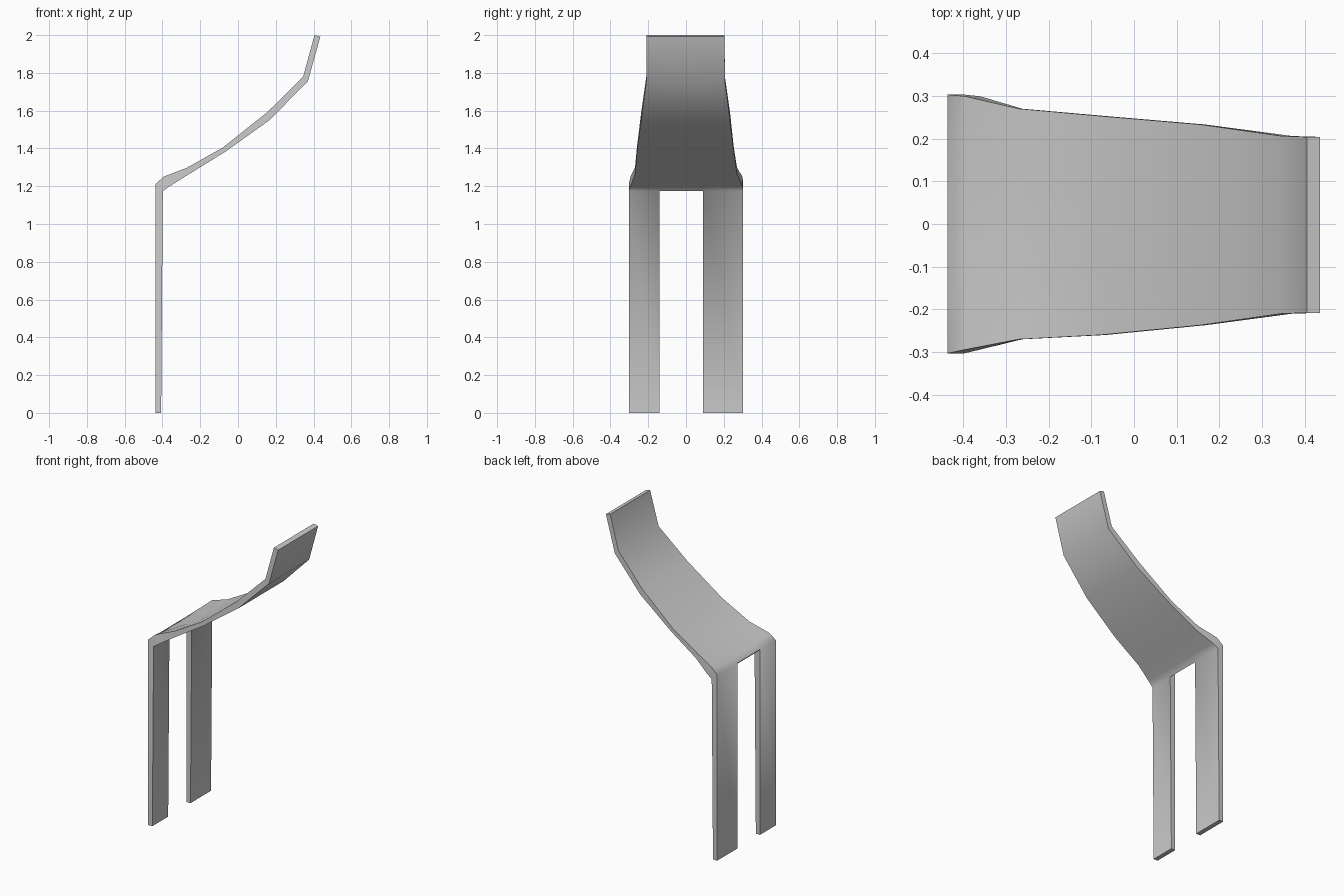
import bpy, bmesh
from collections import Counter

if "Cube" in bpy.data.objects:
    bpy.data.objects.remove(bpy.data.objects["Cube"])

# Stations along the bent sheet: outer x, outer z, inner x, inner z, y min, y max, edge lift
STATIONS = [
    (-0.437, 0.00, -0.407, 0.00, -0.303, 0.303, 0),      # feet
    (-0.437, 1.21, -0.398, 1.175, -0.303, 0.303, 0),     # knee
    (-0.395, 1.232, -0.360, 1.201, -0.294, 0.299, 0.018),  # slightly curled corners
    (-0.270, 1.293, -0.262, 1.262, -0.270, 0.270, 0.005),
    (-0.080, 1.405, -0.068, 1.382, -0.260, 0.253, 0),
    (0.155, 1.592, 0.167, 1.550, -0.237, 0.233, 0),
    (0.345, 1.780, 0.370, 1.755, -0.210, 0.206, 0),
    (0.405, 2.00, 0.436, 1.992, -0.208, 0.204, 0),       # top edge
]
# Column positions across the width: outer edge, gap start, gap end, outer edge
COLUMNS = [0.0, 0.27, 0.65, 1.0]


def build_sheet(name):
    bm = bmesh.new()
    outer, inner = {}, {}
    for i, (ox, oz, ix, iz, y0, y1, lift) in enumerate(STATIONS):
        for j, t in enumerate(COLUMNS):
            y = y0 + (y1 - y0) * t
            dz = lift if j in (0, len(COLUMNS) - 1) else 0
            outer[i, j] = bm.verts.new((ox, y, oz + dz))
            inner[i, j] = bm.verts.new((ix, y, iz))

    # Outer and inner skins, leaving out the gap between the two legs
    edges, loops = Counter(), []
    for i in range(len(STATIONS) - 1):
        for j in range(len(COLUMNS) - 1):
            if i == 0 and j == 1:
                continue
            ring = [(i, j), (i + 1, j), (i + 1, j + 1), (i, j + 1)]
            bm.faces.new([outer[k] for k in ring])
            bm.faces.new([inner[k] for k in reversed(ring)])
            for a, b in zip(ring, ring[1:] + ring[:1]):
                edges[frozenset((a, b))] += 1
                loops.append((a, b))

    # Thin walls round the open border
    for a, b in loops:
        if edges[frozenset((a, b))] == 1:
            bm.faces.new((outer[b], outer[a], inner[a], inner[b]))

    bmesh.ops.recalc_face_normals(bm, faces=bm.faces)
    mesh = bpy.data.meshes.new(name)
    bm.to_mesh(mesh)
    bm.free()
    obj = bpy.data.objects.new(name, mesh)
    bpy.context.collection.objects.link(obj)
    return obj


# One bent sheet: two flat legs flowing into the curved panel
sheet = build_sheet("curved_panel_with_legs")
bpy.context.view_layer.objects.active = sheet
sheet.select_set(True)
bpy.ops.object.shade_smooth_by_angle(angle=1.2)
